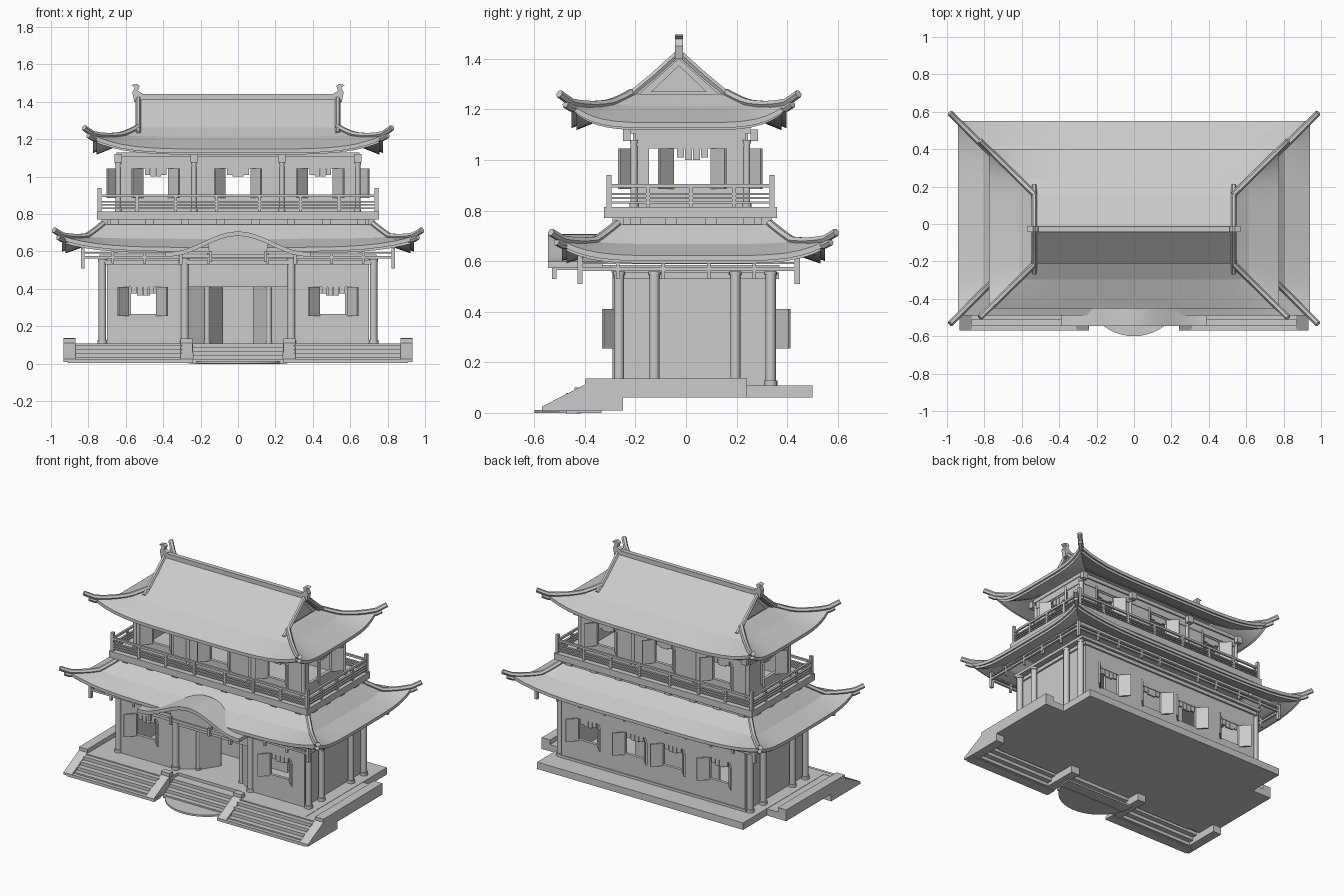
import bpy, bmesh, math

if "Cube" in bpy.data.objects:
    bpy.data.objects.remove(bpy.data.objects["Cube"], do_unlink=True)

mat = bpy.data.materials.new("plain_grey")
mat.use_nodes = True
GREY = (0.6, 0.6, 0.6, 1)
mat.diffuse_color = GREY
mat.node_tree.nodes["Principled BSDF"].inputs["Base Color"].default_value = GREY


def finish(name, bm, angle=32):
    bmesh.ops.recalc_face_normals(bm, faces=bm.faces)
    mesh = bpy.data.meshes.new(name)
    bm.to_mesh(mesh)
    bm.free()
    mesh.materials.append(mat)
    ob = bpy.data.objects.new(name, mesh)
    bpy.context.collection.objects.link(ob)
    bpy.ops.object.select_all(action='DESELECT')
    ob.select_set(True)
    bpy.context.view_layer.objects.active = ob
    bpy.ops.object.shade_smooth_by_angle(angle=math.radians(angle))


def build(name, solids):
    """Join prisms, each given as (axis, low, high, outline)."""
    bm = bmesh.new()
    place = {'x': lambda p, a: (a, p[0], p[1]), 'y': lambda p, a: (p[0], a, p[1]),
             'z': lambda p, a: (p[0], p[1], a)}
    for axis, lo, hi, pts in solids:
        rings = [[bm.verts.new(place[axis](p, a)) for p in pts] for a in (lo, hi)]
        bm.faces.new(rings[0])
        bm.faces.new(rings[1])
        for i in range(len(pts)):
            j = i - 1
            bm.faces.new((rings[0][j], rings[0][i], rings[1][i], rings[1][j]))
    finish(name, bm)


def box(x0, x1, y0, y1, z0, z1):
    return ('z', z0, z1, [(x0, y0), (x1, y0), (x1, y1), (x0, y1)])


def mirrored(x0, x1, *rest):
    return [box(x0, x1, *rest), box(-x1, -x0, *rest)]


def bar(axis, a0, a1, f0, f1, z0, z1):
    return box(a0, a1, f0, f1, z0, z1) if axis == 'x' else box(f0, f1, a0, a1, z0, z1)


def column(x, y, r, z0, z1, n=16):
    def drum(k, a, b):
        return ('z', a, b, [(x + k * r * math.cos(i * math.tau / n),
                             y + k * r * math.sin(i * math.tau / n)) for i in range(n)])
    return [drum(1, z0, z1), drum(1.3, z0, z0 + .02), drum(1.2, z1 - .015, z1)]


def wall(axis, fixed, a0, a1, z0, z1, centers, half, w0, w1, th=.02):
    """Wall pieces around a row of openings."""
    out, cur = [], a0
    f0, f1 = fixed - th / 2, fixed + th / 2
    for c in sorted(centers):
        out.append(bar(axis, cur, c - half, f0, f1, z0, z1))
        out.append(bar(axis, c - half, c + half, f0, f1, z0, w0))
        out.append(bar(axis, c - half, c + half, f0, f1, w1, z1))
        cur = c + half
    return out + [bar(axis, cur, a1, f0, f1, z0, z1)]


def window(axis, c, fixed, side, half, z0, z1):
    """Two half-open shutters and a ragged valance."""
    out = []
    for s in (-1, 1):
        a, b = c + s * half, c + s * (half + .055)
        f, g = fixed + side * .01, fixed + side * .068
        pts = [(a, f), (b, g), (b + s * .008, g - side * .008), (a + s * .012, f)]
        out.append(('z', z0 - .01, z1, pts if axis == 'x' else [(q, p) for p, q in pts]))
    for i, drop in enumerate((.035, .045, .045, .035)):
        a = c + (i - 1.5) * half * .44
        out.append(bar(axis, a - .014, a + .014, fixed - .006, fixed + .006, z1 - drop, z1))
    return out


def frame(x, y0, y1, z0, z1, w):
    """Rectangular ring of bars."""
    return mirrored(x - w, x, y0, y1, z0, z1) + [
        box(-x, x, y0, y0 + w, z0, z1), box(-x, x, y1 - w, y1, z0, z1)]


def tube(name, pts, r):
    cu = bpy.data.curves.new(name, 'CURVE')
    cu.dimensions = '3D'
    cu.bevel_depth, cu.bevel_resolution, cu.use_fill_caps = r, 1, True
    sp = cu.splines.new('POLY')
    sp.points.add(len(pts) - 1)
    for p, co in zip(sp.points, pts):
        p.co = (*co, 1)
    tmp = bpy.data.objects.new(name + "_path", cu)
    bm = bmesh.new()
    bm.from_mesh(tmp.to_mesh())
    bpy.data.objects.remove(tmp, do_unlink=True)
    finish(name, bm)


def hip_roof(name, cy, inner, outer, profile, lift):
    """Creased skirt with upturned corners, underlayer and hip ridges."""
    zi, (tc, zc), zo = profile

    def height(t, s):
        z = zi + (zc - zi) * t / tc if t < tc else zc + (zo - zc) * (min(t, 1) - tc) / (1 - tc)
        return z + lift * t * t * abs(s) ** 5

    def half(t):
        return [i + (o - i) * t for i, o in zip(inner, outer)]

    def skirt(part, section, n=20):
        bm, rings = bmesh.new(), []
        ss = [math.sin((2 * i / n - 1) * math.pi / 2) for i in range(n)]
        for t, dz in section:
            hx, hy = half(t)
            rings.append([bm.verts.new((x, y + cy, height(t, s) + dz)) for f in (
                lambda s: (s * hx, -hy), lambda s: (hx, s * hy),
                lambda s: (-s * hx, hy), lambda s: (-hx, -s * hy))
                for s in ss for x, y in [f(s)]])
        for k in range(len(rings)):
            a, b = rings[k - 1], rings[k]
            for i in range(len(a)):
                bm.faces.new((a[i - 1], a[i], b[i], b[i - 1]))
        finish(part, bm, 8)

    ts = [0, tc, .58, .8, 1]
    skirt(name, [(t, 0) for t in ts] + [(t, -.022) for t in reversed(ts)])
    skirt(name + "_underlayer", [(t * .92, -.02) for t in ts] + [(t * .92, -.038) for t in reversed(ts)])
    for sx in (-1, 1):
        for sy in (-1, 1):
            def hip(t, dz):
                hx, hy = half(t)
                return (sx * hx, cy + sy * hy, height(t, 1) + dz)
            tube(name + "_hip_ridge", [hip(i * .1, .006) for i in range(13)], .016)
            tube(name + "_hip_rafter", [hip(.5 + i * .1, -.018) for i in range(7)], .015)


# Stone base, side plinths, stairs and cheek walls
build("platform", mirrored(.24, .785, -.4, .5, .06, .108) + [box(-.24, .24, -.31, .5, .06, .108)])
build("side_plinths", mirrored(.76, .9, -.39, .24, .06, .106))
build("stair_footing", mirrored(.24, .91, -.57, -.5, .005, .025))
steps = []
for i in range(4):
    z, y = .022 * (i + 1), -.545 + .035 * i
    steps += mirrored(.3, .87, y, y + .06, z - .012, z + .012)
    steps.append(box(-.24, .24, y + .07, y + .13, z - .024, z))
build("stairs", steps + mirrored(.3, .87, -.41, -.38, .085, .108))
slope = [(-.25, .01), (-.57, .01), (-.57, .025), (-.4, .112), (-.4, .135)]
inner_cheek = slope + [(-.36, .135), (-.36, .108), (-.25, .108)]
outer_cheek = slope + [(.24, .138), (.24, .06), (-.25, .06)]
build("cheek_walls", [('x', x - .032, x + .032, inner_cheek) for x in (-.275, .275)]
      + [('x', x - .032, x + .032, outer_cheek) for x in (-.9, .9)])
build("entry_disc", [('z', 0, .012, [(.265 * math.cos(i * math.pi / 24), -.335 - .265 * math.sin(i * math.pi / 24))
                                     for i in range(25)])])

# Ground floor walls, with a wide recessed entry and folded door leaves
FRONT, BACK, SIDE = -.265, .345, .7
DOOR = .27
front = wall('x', FRONT, -SIDE, -DOOR, .1, .58, [-.51], .072, .265, .41)
front += wall('x', FRONT, DOOR, SIDE, .1, .58, [.51], .072, .265, .41)
build("front_wall", front + [box(-DOOR, DOOR, FRONT - .01, FRONT + .01, .41, .58)])
back_windows = [-.5, -.145, .145, .5]
build("back_wall", wall('x', BACK, -SIDE, SIDE, .1, .58, back_windows, .072, .265, .41))
build("side_walls", mirrored(SIDE - .02, SIDE, FRONT, BACK, .1, .58))
build("inner_screen", [box(-.32, .32, .08, .1, .1, .56)])
shutters = []
for c in (-.51, .51):
    shutters += window('x', c, FRONT, -1, .072, .265, .41)
for c in back_windows:
    shutters += window('x', c, BACK, 1, .072, .265, .41)
build("ground_shutters", shutters)
build("door_leaves", [('z', .105, .41, [(s * a, b), (s * c, d), (s * c, d + .012), (s * a, b + .012)])
                      for s in (-1, 1) for a, b, c, d in ((DOOR, -.265, .17, -.2), (.16, -.2, .08, -.08))])
build("wall_beams", frame(.712, FRONT - .022, BACK + .022, .53, .555, .03)
      + frame(.708, BACK, BACK + .016, .108, .125, .016))
posts = []
for s in (-1, 1):
    for y in (-.265, -.125, .195, .335):
        posts += column(s * .725, y, .02, .108, .56)
    posts += column(s * .285, -.27, .021, .108, .57) + column(s * .165, -.2, .014, .1, .42)
build("ground_columns", posts)
build("ground_ceiling", [box(-.74, .74, -.3, .37, .565, .585)])

# Hanging frieze under the lower eave
frieze = frame(.84, -.43, .45, .562, .576, .014) + frame(.84, -.43, .45, .588, .596, .014)
for x in (.16, .31, .5, .67):
    for y in (-.43, .436):
        frieze += mirrored(x - .007, x + .007, y, y + .014, .535, .6)
for y in (-.27, -.09, .09, .27):
    frieze += mirrored(.826, .84, y - .007, y + .007, .53, .6)
for y in (-.43, .43):
    frieze += mirrored(.82, .84, y, y + .02, .51, .62)
build("eave_frieze", frieze)
hip_roof("lower_roof", .03, (.72, .3), (.94, .52), (.745, (.4, .668), .622), .06)

# Wavy entry canopy with its panel
xs = [-.39 + .78 * i / 24 for i in range(25)]
wave = [(x, .652 + .055 * math.cos(x * math.pi / .37)) for x in xs]
build("entry_canopy", [('y', -.545, -.33, wave + [(x, z - .024) for x, z in reversed(wave)])])
crest = [p for p in wave if abs(p[0]) < .17]
build("canopy_panel", [('y', -.51, -.49, [(-.15, .575)] + [(x, z - .02) for x, z in crest] + [(.15, .575)]),
                       box(-.31, .31, -.52, -.5, .565, .585)]
      + mirrored(.295, .31, -.52, -.3, .565, .585) + mirrored(.297, .315, -.53, -.512, .53, .59)
      + mirrored(.14, .155, -.53, -.512, .545, .6))

# Balcony slab, brackets and railing
build("balcony_support", [box(-.7, .7, -.25, .3, .7, .775)])
brackets = []
for i in range(8):
    x = -.66 + i * 1.32 / 7
    for y in (-.29, .3):
        brackets.append(box(x - .022, x + .022, y, y + .04, .745, .775))
for y in (-.2, -.06, .1, .25):
    brackets += mirrored(.7, .73, y - .022, y + .022, .745, .775)
build("balcony_brackets", brackets)
build("balcony_slab", [box(-.755, .755, -.325, .36, .77, .815)])
rail = []
for z, h in ((.828, .008), (.845, .008), (.862, .008), (.892, .014)):
    rail += frame(.745, -.312, .347, z, z + h, .014)
for y in (-.315, .33):
    rail += mirrored(.73, .75, y, y + .02, .815, .94)
    for x in (.115, .335, .54):
        rail += mirrored(x - .008, x + .008, y + .002, y + .016, .815, .905)
for y in (-.15, .02, .19):
    rail += mirrored(.73, .745, y - .008, y + .008, .815, .905)
build("balcony_railing", rail)

# Upper floor
UF, UB, US = -.2, .235, .635
shutters, walls = [], []
for y, side in ((UF, -1), (UB, 1)):
    walls += wall('x', y, -US, US, .81, 1.13, [-.44, 0, .44], .066, .895, 1.045)
    for c in (-.44, 0, .44):
        shutters += window('x', c, y, side, .066, .895, 1.045)
for s in (-1, 1):
    walls += wall('y', s * US, UF, UB, .81, 1.13, [-.025], .122, .895, 1.045)
    shutters += window('y', .025, s * US, s, .072, .895, 1.045)
build("upper_walls", walls)
build("upper_shutters", shutters)
posts = []
for x in (-.64, -.235, .235, .64):
    for y in (UF - .005, UB + .005):
        posts += column(x, y, .014, .815, 1.08)
build("upper_columns", posts)
build("upper_beams", frame(.65, UF - .015, UB + .015, 1.055, 1.075, .03)
      + frame(.65, UF - .02, UB + .02, 1.105, 1.13, .03) + [box(-.64, .64, UF, UB, 1.1, 1.13)])
build("upper_brackets", [b for y in (UF - .05, UB + .02) for x in (.235, .64)
                         for b in mirrored(x - .02, x + .02, y, y + .03, 1.075, 1.12)])

# Upper roof: skirt, gable with recessed ends, ridges and finials
RY = -.028
hip_roof("upper_roof", RY, (.53, .185), (.775, .425), (1.262, (.35, 1.212), 1.148), .075)
gable = [(RY + y, z) for y, z in ((-.19, 1.255), (0, 1.425), (.19, 1.255))]
build("gable_roof", [('x', -.53, .53, gable + [(y, z - .025) for y, z in reversed(gable)])])
build("gable_wall", [('x', -.505, .505, [(y, z - .01) for y, z in gable]),
                     ('x', -.512, .512, [(RY - .11, 1.27), (RY, 1.375), (RY + .11, 1.27)]),
                     box(-.53, .53, RY - .185, RY + .185, 1.24, 1.26)])
build("top_ridge", [box(-.545, .545, RY - .015, RY + .015, 1.4, 1.442)])
hook = [(.51, 1.4), (.512, 1.445), (.535, 1.46), (.526, 1.485), (.54, 1.497), (.57, 1.49),
        (.552, 1.478), (.565, 1.45), (.555, 1.4)]
build("ridge_finials", [('y', RY - .016, RY + .016, [(s * x, z) for x, z in hook]) for s in (-1, 1)])
for s in (-1, 1):
    for d in (-1, 1):
        tube("gable_ridge", [(s * .533, RY + d * y, z) for y, z in
                             ((0, 1.425), (.1, 1.335), (.185, 1.265), (.235, 1.232))], .014)
